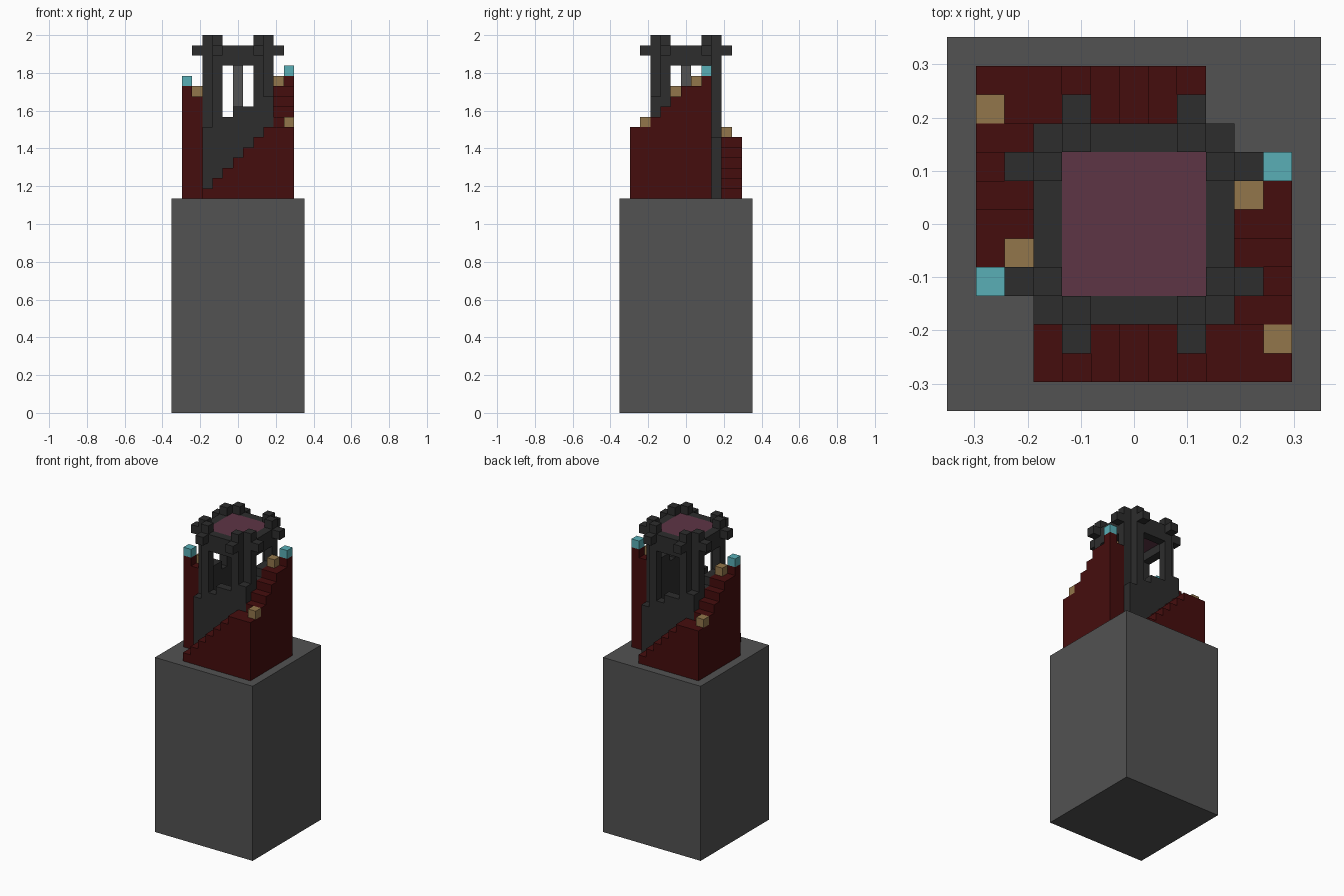
import bpy
import bmesh
from mathutils import Matrix, Vector

if "Cube" in bpy.data.objects:
    bpy.data.objects.remove(bpy.data.objects["Cube"], do_unlink=True)

U = 2 / 37      # block size
GROUND = 21     # top of the plinth, in blocks
BEAM = 34       # underside of the lintels
CROWN = 36      # top of the roof ring


def material(name, r, g, b):
    mat = bpy.data.materials.new(name)
    mat.use_nodes = True
    mat.diffuse_color = (r, g, b, 1)
    bsdf = next(n for n in mat.node_tree.nodes if n.type == "BSDF_PRINCIPLED")
    bsdf.inputs["Base Color"].default_value = (r, g, b, 1)
    bsdf.inputs["Roughness"].default_value = 0.9
    return mat


stone = material("grey_stone", 0.085, 0.085, 0.085)
dark = material("dark_stone", 0.026, 0.026, 0.026)
red = material("dark_red_brick", 0.060, 0.004, 0.004)
tan = material("tan_lamp", 0.29, 0.18, 0.07)
cyan = material("cyan_crystal", 0.10, 0.43, 0.47)
plum = material("plum_roof", 0.11, 0.035, 0.06)


def blocks(name, mat, boxes):
    """One object from boxes (x0, x1, y0, y1, z0, z1) in block units."""
    bm = bmesh.new()
    for x0, x1, y0, y1, z0, z1 in boxes:
        size = Vector((abs(x1 - x0), abs(y1 - y0), z1 - z0)) * U
        mid = Vector((x0 + x1, y0 + y1, z0 + z1)) * U / 2
        bmesh.ops.create_cube(
            bm, size=1, matrix=Matrix.Translation(mid) @ Matrix.Diagonal((*size, 1)))
    mesh = bpy.data.meshes.new(name)
    bm.to_mesh(mesh)
    bm.free()
    mesh.materials.append(mat)
    obj = bpy.data.objects.new(name, mesh)
    bpy.context.collection.objects.link(obj)
    return obj


def cell(x, y, z0, z1):
    """A one-block column centred on x, y."""
    return (x - .5, x + .5, y - .5, y + .5, z0, z1)


def turn(boxes, s):
    """Half turn about the tower axis when s is -1."""
    return [(s * a, s * b, s * c, s * d, e, f) for a, b, c, d, e, f in boxes]


# Plinth, inner column and roof
blocks("plinth", stone, [(-6.5, 6.5, -6.5, 6.5, 0, GROUND)])
blocks("inner_column", stone, [cell(0, 0, GROUND, CROWN - 1)])
blocks("roof", plum, [(-2.5, 2.5, -2.5, 2.5, CROWN - 1, CROWN)])

# Two matching stairs and wall pairs; the rear pair sits one block lower
for label, s, drop in (("front", 1, 0), ("rear", -1, 1)):
    low = GROUND - drop

    # Lower flight, corner landing, upper flight and top landing
    flight = [(x - .5, x + .5, -5.5, -3.5, GROUND, low + x + 4)
              for x in range(-3 + drop, 3)]
    flight.append((2.5, 5.5, -5.5, -3.5, GROUND, low + 7))
    flight += [(3.5, 5.5, y - .5, y + .5, GROUND, low + y + 11)
               for y in range(-3, 0)]
    flight.append((3.5, 5.5, -.5, 2.5, GROUND, low + 11))
    flight.append(cell(5, 2, low + 11, low + 12))
    blocks(label + "_stairs", red, turn(flight, s))

    # Lamps and crystal
    blocks(label + "_lamps", tan, turn(
        [cell(5, -4, low + 7, low + 8), cell(4, 1, low + 11, low + 12)], s))
    blocks(label + "_crystal", cyan, turn([cell(5, 2, low + 12, low + 13)], s))

    # Walls with sills that climb alongside the stairs
    wall = [cell(-3, -3, GROUND, low + 7), cell(3, -3, GROUND, low + 10)]
    for i, front, side in ((-1, 8, 10), (0, 9, 11), (1, 9, 11)):
        wall.append(cell(i, -3, GROUND, low + front))
        wall.append(cell(3, i, GROUND, low + side))
    blocks(label + "_wall", dark, turn(wall, s))

    # Pillars topped by merlons, lintels and jutting corbels
    frame = [(-1.5, 1.5, -3.5, -2.5, BEAM, CROWN),
             (2.5, 3.5, -1.5, 1.5, BEAM, CROWN)]
    for i in (-2, 2):
        frame += [cell(i, -3, GROUND, CROWN + 1), cell(3, i, GROUND, CROWN + 1),
                  cell(i, -4, CROWN - 1, CROWN), cell(4, i, CROWN - 1, CROWN)]
    blocks(label + "_frame", dark, turn(frame, s))
